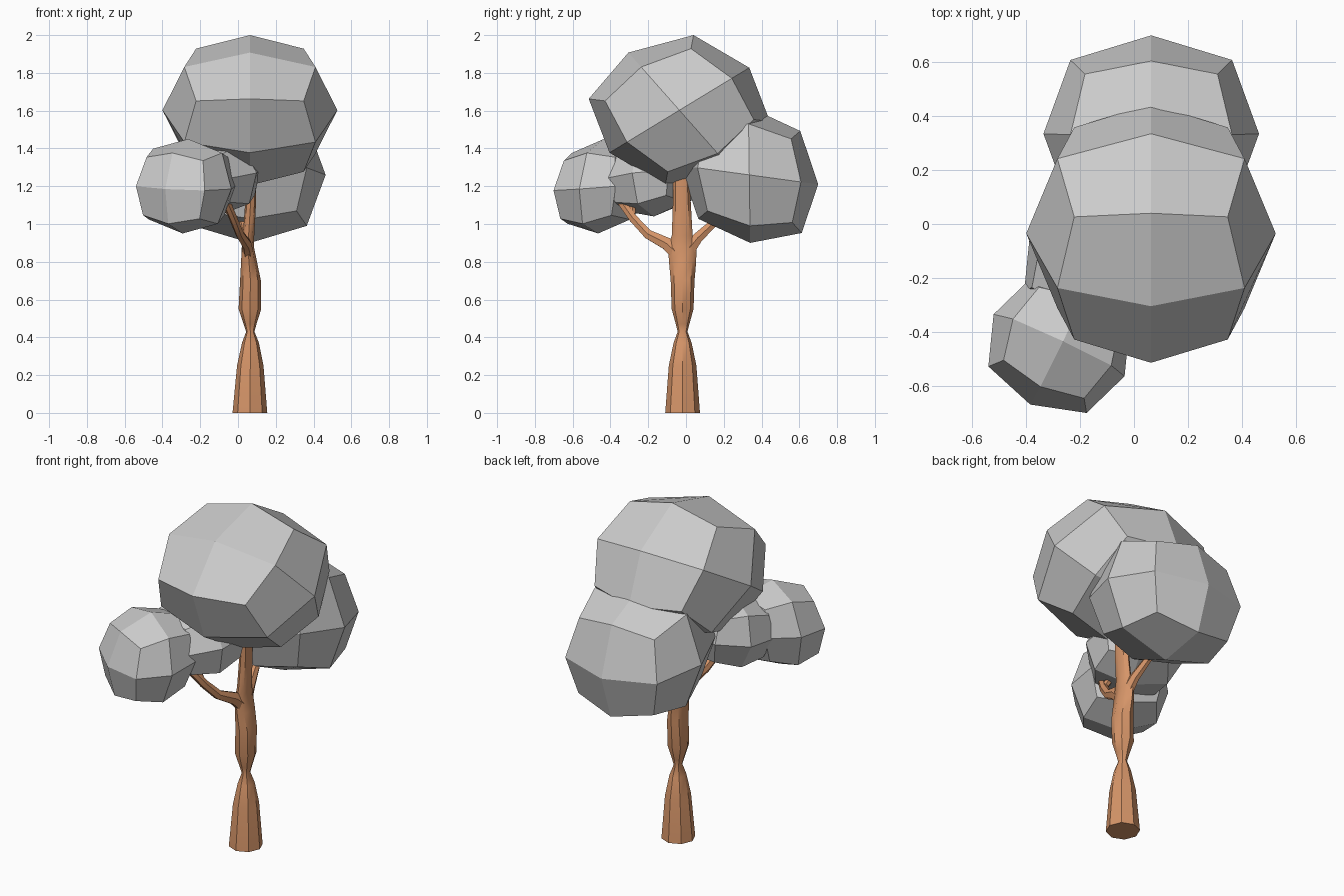
import bpy, bmesh, math
from mathutils import Vector

if "Cube" in bpy.data.objects:
    bpy.data.objects.remove(bpy.data.objects["Cube"])


def material(name, rgb):
    m = bpy.data.materials.new(name)
    m.diffuse_color = (*rgb, 1)
    m.use_nodes = True
    m.node_tree.nodes["Principled BSDF"].inputs["Base Color"].default_value = m.diffuse_color
    return m


GREY = material("leaf grey", (0.6, 0.6, 0.6))
WOOD = material("bark brown", (0.67, 0.30, 0.14))


def finish(bm, name, mat, smooth=None):
    bmesh.ops.recalc_face_normals(bm, faces=bm.faces)
    mesh = bpy.data.meshes.new(name)
    bm.to_mesh(mesh)
    bm.free()
    mesh.materials.append(mat)
    ob = bpy.data.objects.new(name, mesh)
    bpy.context.collection.objects.link(ob)
    if smooth:
        bpy.ops.object.select_all(action='DESELECT')
        ob.select_set(True)
        bpy.context.view_layer.objects.active = ob
        bpy.ops.object.shade_smooth_by_angle(angle=math.radians(smooth))


def leaf_ball(name, center, a, b, c):
    """Rounded cube of 24 faces, stretched along three axis vectors."""
    bm = bmesh.new()
    bmesh.ops.create_cube(bm, size=2)
    bmesh.ops.subdivide_edges(bm, edges=bm.edges[:], cuts=1, use_grid_fill=True)
    a, b, c = Vector(a), Vector(b), Vector(c)
    for v in bm.verts:
        p = [round(k) for k in v.co]
        k = (1, 0.75, 0.615)[sum(map(abs, p)) - 1]
        v.co = Vector(center) + k * (p[0] * a + p[1] * b + p[2] * c)
    finish(bm, name, GREY)


def limb(name, stations, sides=8):
    """Tapered tube through stations of (x, y, z, half width, half depth)."""
    bm = bmesh.new()
    pts = [Vector(s[:3]) for s in stations]
    rings = []
    for i, s in enumerate(stations):
        t = (pts[min(i + 1, len(pts) - 1)] - pts[max(i - 1, 0)]).normalized()
        if i == 0 and s[2] == 0:
            t = Vector((0, 0, 1))
        u = (Vector((1, 0, 0)) - t * t.x).normalized()
        w = t.cross(u)
        ring = []
        for j in range(sides):
            q = math.tau * j / sides
            ring.append(bm.verts.new(pts[i] + u * s[3] * math.cos(q) + w * s[4] * math.sin(q)))
        rings.append(ring)
    for r0, r1 in zip(rings, rings[1:]):
        for j in range(sides):
            k = (j + 1) % sides
            bm.faces.new((r0[j], r0[k], r1[k], r1[j]))
    bm.faces.new(rings[0])
    bm.faces.new(rings[-1])
    finish(bm, name, WOOD, 40)


# Foliage
leaf_ball("main_crown", (0.063, -0.035, 1.6025),
          (0.463, 0, 0), (0, 0.37, 0.225), (0, -0.27, 0.305))
leaf_ball("back_crown", (0.064, 0.335, 1.26),
          (0.40, 0, 0), (0, 0.365, -0.05), (0, -0.005, 0.36))
leaf_ball("front_crown", (-0.278, -0.45, 1.2),
          (0.243, -0.115, -0.015), (0.107, 0.22, 0.015), (0.015, 0.015, 0.25))
leaf_ball("middle_crown", (-0.145, -0.17, 1.25),
          (0.243, -0.115, 0.02), (0.107, 0.22, 0.03), (-0.03, 0.0, 0.21))

# Trunk with a pinched waist
limb("trunk", [
    (0.063, -0.018, 0.00, 0.092, 0.092),
    (0.065, -0.018, 0.25, 0.070, 0.073),
    (0.066, -0.018, 0.37, 0.045, 0.048),
    (0.065, -0.018, 0.43, 0.022, 0.026),
    (0.064, -0.018, 0.47, 0.034, 0.036),
    (0.063, -0.018, 0.55, 0.060, 0.058),
    (0.066, -0.018, 0.70, 0.055, 0.063),
    (0.058, -0.018, 0.80, 0.042, 0.072),
    (0.052, -0.020, 0.88, 0.032, 0.075),
    (0.056, -0.020, 0.94, 0.030, 0.055),
    (0.066, -0.022, 1.10, 0.029, 0.048),
    (0.070, -0.025, 1.28, 0.028, 0.042)])

# Branches
limb("front_branch", [
    (0.055, -0.04, 0.84, 0.030, 0.045),
    (0.045, -0.10, 0.895, 0.026, 0.038),
    (0.010, -0.20, 0.945, 0.023, 0.028),
    (-0.025, -0.28, 1.03, 0.022, 0.025),
    (-0.055, -0.33, 1.10, 0.022, 0.024),
    (-0.090, -0.375, 1.155, 0.018, 0.018)], 6)
limb("front_twig", [
    (-0.030, -0.285, 1.04, 0.018, 0.018),
    (-0.060, -0.285, 1.09, 0.020, 0.020),
    (-0.075, -0.265, 1.13, 0.016, 0.016)], 6)
limb("back_branch", [
    (0.055, 0.00, 0.85, 0.028, 0.045),
    (0.045, 0.06, 0.925, 0.024, 0.032),
    (0.025, 0.14, 1.00, 0.020, 0.024),
    (0.010, 0.23, 1.08, 0.018, 0.020)], 6)
